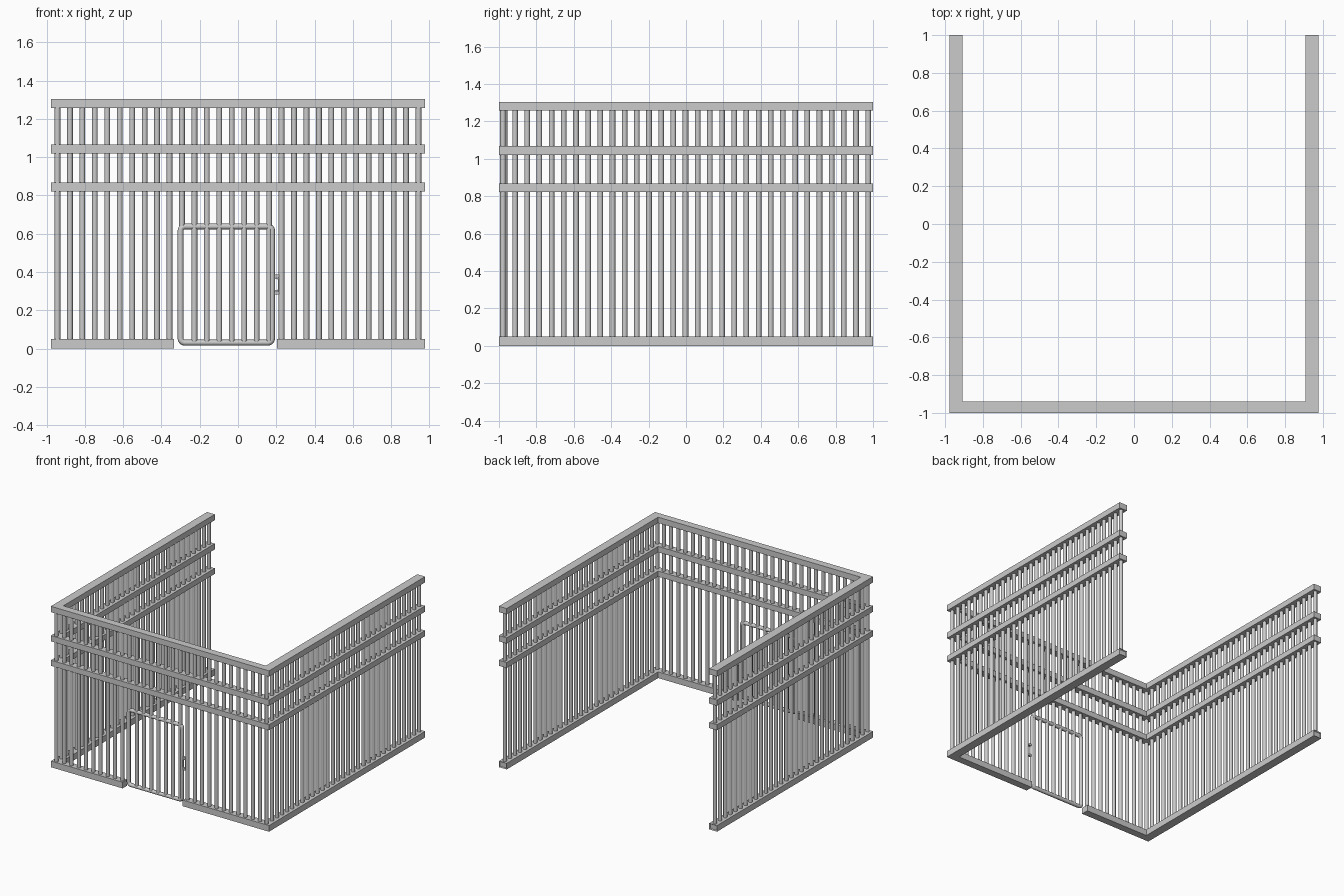
import bpy, bmesh, math
from mathutils import Matrix, Vector

if "Cube" in bpy.data.objects:
    bpy.data.objects.remove(bpy.data.objects["Cube"])

X, Y = 0.943, -0.97                 # wall centre lines
RAILS = [(0.0, 0.05), (0.822, 0.867), (1.02, 1.067), (1.257, 1.304)]
BAR_R = 0.0150


def finish(name, bm, smooth=False, mirror=False):
    me = bpy.data.meshes.new(name)
    bm.to_mesh(me)
    bm.free()
    ob = bpy.data.objects.new(name, me)
    bpy.context.collection.objects.link(ob)
    if smooth:
        bpy.ops.object.select_all(action='DESELECT')
        ob.select_set(True)
        bpy.context.view_layer.objects.active = ob
        bpy.ops.object.shade_smooth_by_angle(angle=math.radians(40))
    if mirror:
        ob.modifiers.new("mirror", 'MIRROR')
    return ob


def add_box(bm, lo, hi):
    lo, hi = Vector(lo), Vector(hi)
    m = Matrix.Translation((lo + hi) / 2) @ Matrix.Diagonal((*(hi - lo), 1))
    return bmesh.ops.create_cube(bm, size=1, matrix=m)["verts"]


def add_bar(bm, x, y, z0, z1):
    bmesh.ops.create_cone(bm, cap_ends=True, segments=12, radius1=BAR_R, radius2=BAR_R,
                          depth=z1 - z0, matrix=Matrix.Translation((x, y, (z0 + z1) / 2)))


def tube(name, pts, radius, cyclic):
    cu = bpy.data.curves.new(name, 'CURVE')
    cu.dimensions = '3D'
    cu.bevel_depth = radius
    cu.bevel_resolution = 2
    cu.use_fill_caps = True
    sp = cu.splines.new('POLY')
    sp.points.add(len(pts) - 1)
    for p, c in zip(sp.points, pts):
        p.co = (*c, 1)
    sp.use_cyclic_u = cyclic
    ob = bpy.data.objects.new(name, cu)
    bpy.context.collection.objects.link(ob)
    return ob


def rounded_rect(x0, x1, z0, z1, r, y, n=4):
    pts = []
    for i, (cx, cz) in enumerate([(x1 - r, z1 - r), (x0 + r, z1 - r),
                                  (x0 + r, z0 + r), (x1 - r, z0 + r)]):
        for k in range(n + 1):
            a = math.pi / 2 * (i + k / n)
            pts.append((cx + r * math.cos(a), y, cz + r * math.sin(a)))
    return pts


# side wall rails, bottom one with a recessed back end
bm = bmesh.new()
for z0, z1 in RAILS:
    add_box(bm, (0.908, -1, z0), (0.978, 1, z1))
bm.faces.ensure_lookup_table()
end = [f for f in bm.faces if f.normal.y > 0.9 and f.calc_center_median().z < 0.1]
bmesh.ops.inset_region(bm, faces=end, thickness=0.008)
bmesh.ops.translate(bm, verts=end[0].verts, vec=(0, -0.008, 0))
finish("side_rails", bm, mirror=True)

# side wall bars
bm = bmesh.new()
for i in range(31):
    add_bar(bm, X, -0.979 + i * 0.0651, 0.03, 1.28)
finish("side_bars", bm, smooth=True, mirror=True)

# front wall rails, with the bottom one split by the gate
bm = bmesh.new()
for z0, z1 in RAILS[1:]:
    add_box(bm, (-0.908, -1, z0), (0.908, -0.94, z1))
for x0, x1 in [(-0.908, -0.335), (0.204, 0.908)]:
    add_box(bm, (x0, -1, 0), (x1, -0.94, 0.05))
finish("front_rails", bm)

# front wall bars and gate bars
walls, gate = bmesh.new(), bmesh.new()
for i in range(1, 29):
    x = -X + i * 2 * X / 29
    if -0.32 < x < 0.19:
        add_bar(walls, x, Y, 0.64, 1.28)
        if x > -0.27:
            add_bar(gate, x, Y, 0.03, 0.64)
    else:
        add_bar(walls, x, Y, 0.03, 1.28)
finish("front_bars", walls, smooth=True)
finish("gate_bars", gate, smooth=True)

# gate frame
tube("gate_frame", rounded_rect(-0.30, 0.178, 0.031, 0.638, 0.022, Y), 0.0155, True)

# latch: two brackets bridging gate and wall, with a ring between them
bm = bmesh.new()
for z in (0.29, 0.38):
    add_box(bm, (0.18, Y - 0.008, z - 0.008), (0.225, Y + 0.008, z + 0.008))
finish("latch_brackets", bm)
tube("latch_ring", rounded_rect(0.190, 0.212, 0.300, 0.370, 0.010, Y - 0.005), 0.004, True)
